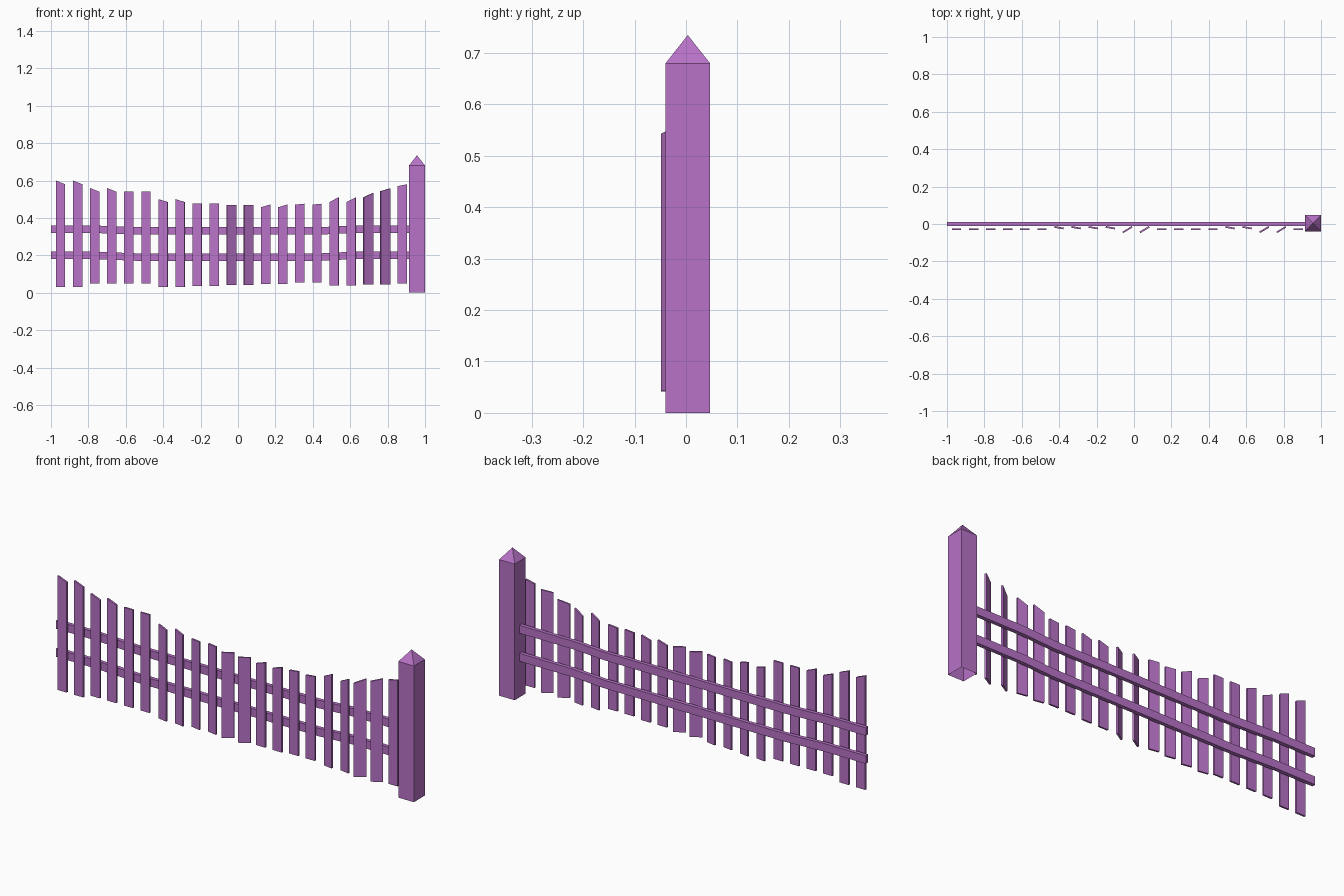
import bpy
import bmesh
from math import radians
from mathutils import Matrix, Vector

cube = bpy.data.objects.get("Cube")
if cube:
    bpy.data.objects.remove(cube, do_unlink=True)

# Single painted-wood colour
paint = bpy.data.materials.new("purple_paint")
paint.use_nodes = True
colour = (0.48, 0.17, 0.57, 1)
paint.diffuse_color = colour
paint.node_tree.nodes["Principled BSDF"].inputs["Base Color"].default_value = colour


def finish(bm, name):
    bmesh.ops.recalc_face_normals(bm, faces=bm.faces)
    mesh = bpy.data.meshes.new(name)
    bm.to_mesh(mesh)
    bm.free()
    mesh.materials.append(paint)
    obj = bpy.data.objects.new(name, mesh)
    bpy.context.collection.objects.link(obj)
    return obj


def slab(name, outline, thickness):
    """Extrude an (x, z) outline along y, centred on y = 0."""
    bm = bmesh.new()
    face = bm.faces.new([bm.verts.new((x, -thickness / 2, z)) for x, z in outline])
    extruded = bmesh.ops.extrude_face_region(bm, geom=[face], use_keep_orig=True)
    moved = [v for v in extruded["geom"] if isinstance(v, bmesh.types.BMVert)]
    bmesh.ops.translate(bm, verts=moved, vec=(0, thickness, 0))
    return finish(bm, name)


# Pickets: top left, top right, bottom, yaw in degrees, centre y
FLAT, TURNED, TWISTED = (0, -0.028), (-10, -0.02), (31, -0.03)
pairs = [
    (0.60, 0.58, 0.03, FLAT), (0.56, 0.54, 0.05, FLAT),
    (0.54, 0.54, 0.05, FLAT), (0.50, 0.485, 0.03, TURNED),
    (0.476, 0.476, 0.037, TURNED), (0.468, 0.468, 0.042, TWISTED),
    (0.457, 0.472, 0.048, FLAT), (0.471, 0.476, 0.055, FLAT),
    (0.485, 0.51, 0.04, TURNED),
]
pickets = [p for p in pairs for _ in range(2)]
pickets += [(0.51, 0.533, 0.043, TWISTED), (0.543, 0.558, 0.043, TWISTED),
            (0.57, 0.58, 0.05, FLAT)]

for i, (left, right, bottom, (yaw, y)) in enumerate(pickets):
    half = 0.029 if yaw > 0 else 0.025
    obj = slab(f"picket_{i + 1}", [(-half, bottom), (half, bottom),
                                   (half, right), (-half, left)], 0.009)
    place = Matrix.Translation(Vector((-0.949 + i * 0.0914, y, 0)))
    obj.data.transform(place @ Matrix.Rotation(radians(yaw), 4, "Z"))

# Rails with a slight sag in the middle
path = [(-1, 0), (-0.78, 0), (-0.55, -0.009), (0.45, -0.009), (0.62, 0), (0.92, 0)]
for name, height in (("lower_rail", 0.2), ("upper_rail", 0.34)):
    under = [(x, height + dz - 0.02) for x, dz in path]
    over = [(x, height + dz + 0.02) for x, dz in reversed(path)]
    slab(name, under + over, 0.019)

# End post with a pyramid tip, open underneath
bm = bmesh.new()
bmesh.ops.create_cube(bm, size=1)
bmesh.ops.scale(bm, vec=(0.086, 0.087, 0.68), verts=bm.verts)
bmesh.ops.translate(bm, vec=(0.957, 0.0035, 0.34), verts=bm.verts)
bm.faces.ensure_lookup_table()
top = max(bm.faces, key=lambda f: f.calc_center_median().z)
base = min(bm.faces, key=lambda f: f.calc_center_median().z)
tip = bmesh.ops.poke(bm, faces=[top])["verts"]
bmesh.ops.translate(bm, vec=(0, 0, 0.055), verts=tip)
bmesh.ops.delete(bm, geom=[base], context="FACES_ONLY")
finish(bm, "end_post")
